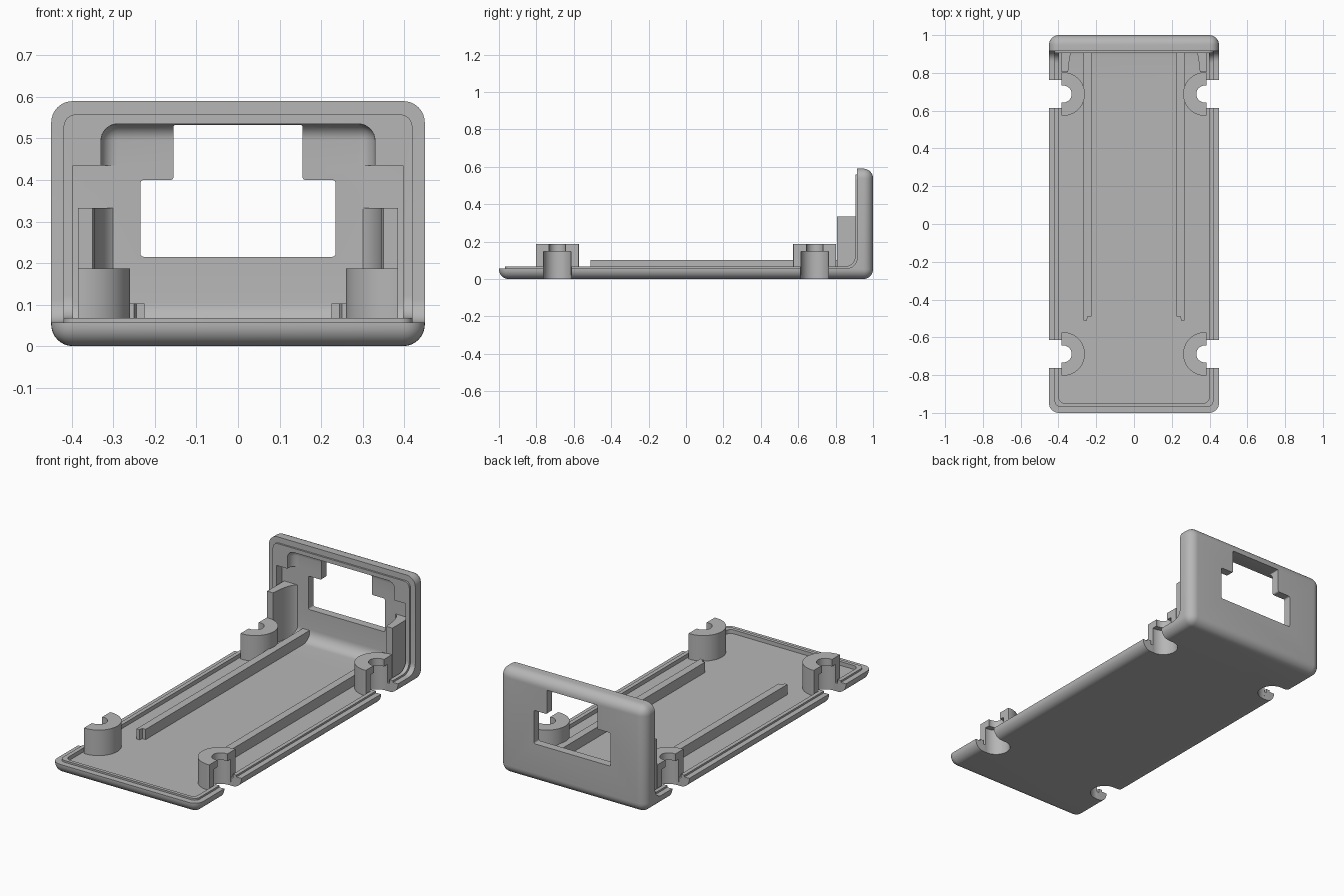
import bpy, bmesh, math
from mathutils import Vector

cube = bpy.data.objects.get("Cube")
if cube:
    bpy.data.objects.remove(cube)

grey = bpy.data.materials.new("plain grey")
grey.use_nodes = True
COLOUR = (0.47, 0.47, 0.47, 1)
grey.diffuse_color = COLOUR
grey.node_tree.nodes["Principled BSDF"].inputs["Base Color"].default_value = COLOUR


def make(name, bm):
    bmesh.ops.recalc_face_normals(bm, faces=bm.faces)
    mesh = bpy.data.meshes.new(name)
    bm.to_mesh(mesh)
    bm.free()
    mesh.materials.append(grey)
    ob = bpy.data.objects.new(name, mesh)
    bpy.context.collection.objects.link(ob)
    return ob


def outline(corners):
    """Turn (a, b, radius) corners into points, rounding the square corners."""
    pts = []
    for i, (a, b, r) in enumerate(corners):
        p = Vector((a, b))
        if r == 0:
            pts.append(p)
            continue
        prev, nxt = corners[i - 1], corners[(i + 1) % len(corners)]
        u = (Vector(prev[:2]) - p).normalized()
        v = (Vector(nxt[:2]) - p).normalized()
        centre = p + r * (u + v)
        for k in range(9):
            t = k / 8 * math.pi / 2
            pts.append(centre - r * (v * math.cos(t) + u * math.sin(t)))
    return pts


def prism(name, pts, axis, lo, hi):
    """Extrude a flat outline along an axis."""
    place = {"x": lambda p, h: (h, p[0], p[1]),
             "y": lambda p, h: (p[0], h, p[1]),
             "z": lambda p, h: (p[0], p[1], h)}[axis]
    bm = bmesh.new()
    rings = [[bm.verts.new(place(p, h)) for p in pts] for h in (lo, hi)]
    bm.faces.new(rings[0])
    bm.faces.new(rings[1])
    n = len(pts)
    for i in range(n):
        j = (i + 1) % n
        bm.faces.new((rings[0][i], rings[0][j], rings[1][j], rings[1][i]))
    return make(name, bm)


def box(name, lo, hi, radius=0):
    bm = bmesh.new()
    bmesh.ops.create_cube(bm, size=1)
    for v in bm.verts:
        v.co = [l + (c + 0.5) * (h - l) for c, l, h in zip(v.co, lo, hi)]
    if radius:
        bmesh.ops.bevel(bm, geom=bm.edges[:], offset=radius, segments=8,
                        profile=0.5, affect="EDGES")
    return make(name, bm)


def circle(x, y, r):
    n = 48
    return [(x + r * math.cos(2 * math.pi * (k + 0.5) / n),
             y + r * math.sin(2 * math.pi * (k + 0.5) / n)) for k in range(n)]


def combine(target, tool, operation):
    mod = target.modifiers.new("cut", "BOOLEAN")
    mod.operation = operation
    mod.solver = "EXACT"
    mod.object = tool
    bpy.context.view_layer.objects.active = target
    bpy.ops.object.modifier_apply(modifier=mod.name)
    bpy.data.objects.remove(tool)


def l_shape(name, y, z, r):
    pts = outline([(-1.2, -0.2, 0), (1.2, -0.2, 0), (1.2, 0.8, 0),
                   (y, 0.8, 0), (y, z, r), (-1.2, z, 0)])
    return prism(name, pts, "x", -0.6, 0.6)


# Outer shell: rounded block trimmed to a tray with an end wall
shell = box("case_shell", (-0.45, -1, 0), (0.45, 1, 0.59), 0.052)
combine(shell, l_shape("trim", 0.915, 0.057, 0.055), "INTERSECT")

# Raised lip inside the rim
lip = box("lip", (-0.42, -0.967, 0.025), (0.42, 0.975, 0.558), 0.03)
combine(lip, l_shape("trim", 0.905, 0.067, 0.055), "INTERSECT")
combine(shell, lip, "UNION")

# Inside hollow with a fillet between floor and end wall
FLOOR, WALL = 0.045, 0.955
hollow = prism("hollow", outline([(-0.948, FLOOR, 0), (WALL, FLOOR, 0.06),
               (WALL, 0.435, 0), (-0.948, 0.435, 0)]), "x", -0.398, 0.398)
bm = bmesh.new()
bm.from_mesh(hollow.data)
corners = [e for e in bm.edges if all(v.co.y < -0.9 for v in e.verts)
           and abs(e.verts[0].co.z - e.verts[1].co.z) > 0.1]
bmesh.ops.bevel(bm, geom=corners, offset=0.03, segments=6, profile=0.5, affect="EDGES")
bm.to_mesh(hollow.data)
bm.free()
combine(shell, hollow, "DIFFERENCE")
combine(shell, box("upper_hollow", (-0.33, 0.8, 0.3), (0.33, WALL, 0.535), 0.04),
        "DIFFERENCE")

# Stepped window in the end wall
right = [(0.235, 0.215, 0.008), (0.235, 0.4, 0.008), (0.155, 0.4, 0.008), (0.155, 0.533, 0.005)]
left = [(-x, z, r) for x, z, r in reversed(right)]
combine(shell, prism("window", outline(right + left), "y", 0.85, 1.1), "DIFFERENCE")

parts = [shell]
BOSS_X, BOSS_Y, BOSS_TOP, SEAT = 0.375, 0.688, 0.187, 0.147
for s, side in ((1, "left"), (-1, "right")):
    # Screw bosses, each open to the side through a notch in the rim
    for y, end in ((-BOSS_Y, "front"), (BOSS_Y, "rear")):
        x = s * BOSS_X
        boss = prism(f"{end}_{side}_boss", circle(x, y, 0.115), "z", 0.02, BOSS_TOP)
        edge = sorted((s * 0.385, s * 0.7))
        combine(boss, box("flat", (edge[0], y - 0.3, -0.1), (edge[1], y + 0.3, 0.4)),
                "DIFFERENCE")
        combine(boss, prism("hole", circle(x, y, 0.045), "z", -0.1, 0.4), "DIFFERENCE")
        reach = sorted((x, s * 0.7))
        for ob in (boss, shell):
            combine(ob, prism("bore", circle(x, y, 0.075), "z", -0.1, SEAT), "DIFFERENCE")
        combine(shell, box("notch", (reach[0], y - 0.0748, -0.1),
                           (reach[1], y + 0.0748, SEAT)), "DIFFERENCE")
        parts.append(boss)

    # Long floor rails with a stepped front end
    rail = [(0.225, 0.95), (0.225, -0.49), (0.245, -0.49), (0.25, -0.51),
            (0.267, -0.51), (0.267, 0.95)]
    parts.append(prism(f"{side}_rail", [(s * x, y) for x, y in rail],
                       "z", FLOOR - 0.01, 0.102))

    # Corner gussets, flaring into the end wall
    flare = [(0.345 - 0.075 * (k / 10) ** 2, 0.825 + 0.14 * math.sin(k / 10 * math.pi / 2))
             for k in range(11)]
    web = [(0.385, 0.97), (0.385, 0.806), (0.35, 0.806)] + flare
    parts.append(prism(f"{side}_gusset", [(s * x, y) for x, y in web],
                       "z", FLOOR - 0.01, 0.333))

# Smooth curves, sharp edges
bpy.ops.object.select_all(action="DESELECT")
for ob in parts:
    ob.select_set(True)
bpy.context.view_layer.objects.active = shell
bpy.ops.object.shade_smooth_by_angle(angle=math.radians(30))
